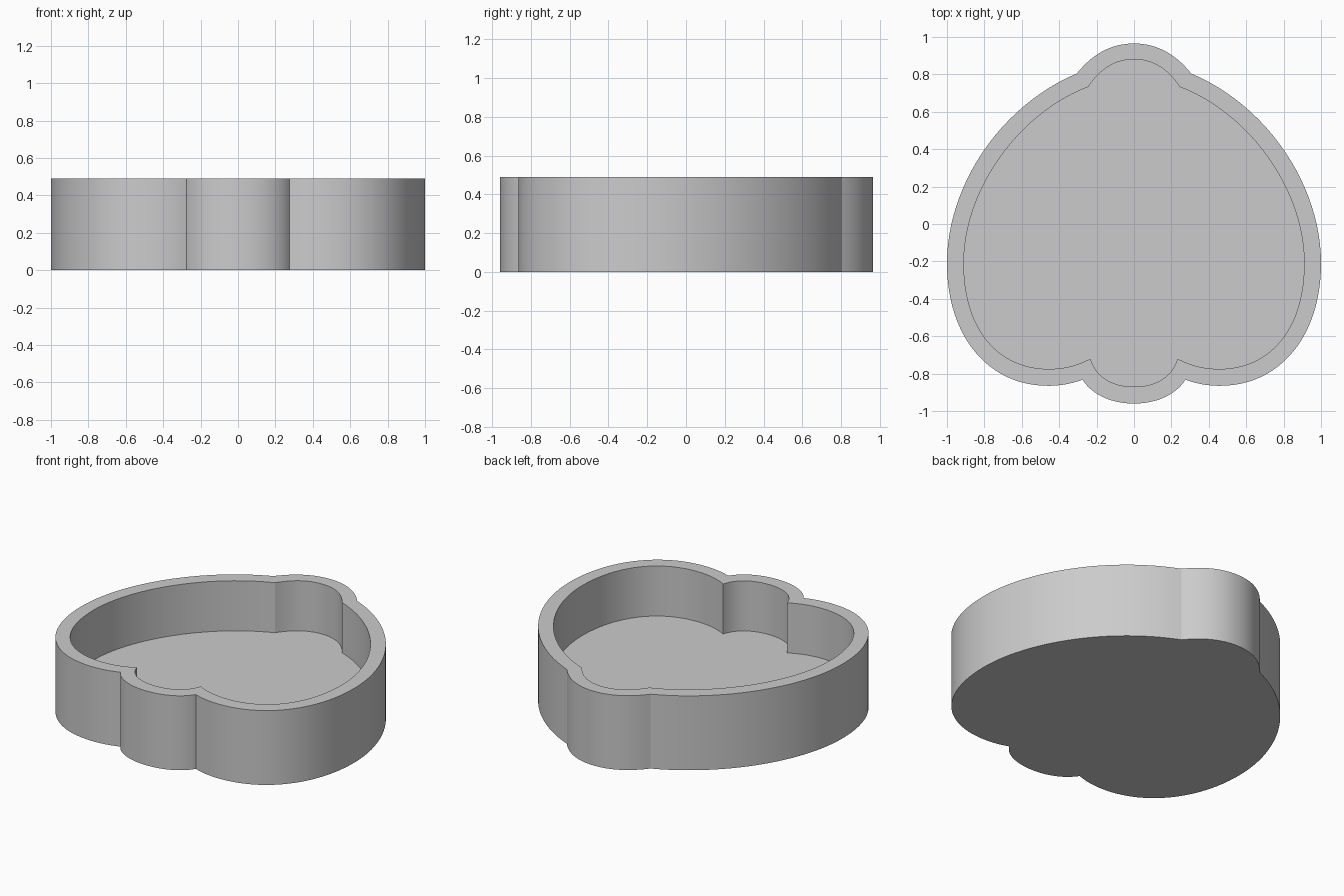
import bpy, bmesh, math
from mathutils import Vector
from mathutils.geometry import interpolate_bezier

cube = bpy.data.objects.get("Cube")
if cube:
    bpy.data.objects.remove(cube, do_unlink=True)

HEIGHT, FLOOR, STEPS = 0.49, 0.16, 24

# Right half outlines from back to front: knot, two handles, knot, ...
OUTER = [(0, .965), (.13, .965), (.23, .90), (.305, .805),
         (.72, .63), (1, .2), (1, -.21),
         (1, -.6), (.78, -.865), (.46, -.865),
         (.39, -.865), (.33, -.853), (.275, -.832),
         (.22, -.92), (.11, -.96), (0, -.96)]
INNER = [(0, .88), (.1, .88), (.18, .83), (.245, .733),
         (.62, .59), (.91, .18), (.91, -.21),
         (.91, -.56), (.73, -.775), (.455, -.775),
         (.37, -.775), (.30, -.755), (.233, -.72),
         (.2, -.83), (.1, -.87), (0, -.87)]


def outline(points):
    """Closed mirrored outline sampled from a chain of curves."""
    half = []
    for i in range(0, len(points) - 1, 3):
        a, h1, h2, b = (Vector((*p, 0)) for p in points[i:i + 4])
        half += interpolate_bezier(a, h1, h2, b, STEPS + 1)[:-1]
    half.append(Vector((*points[-1], 0)))
    mirrored = [Vector((-p.x, p.y, 0)) for p in reversed(half[1:-1])]
    return half + mirrored


# Dish: outer wall, flat rim, inner wall, floor and underside
bm = bmesh.new()
outer, inner = outline(OUTER), outline(INNER)
loops = [[bm.verts.new((p.x, p.y, z)) for p in ring]
         for ring, z in ((outer, 0), (outer, HEIGHT), (inner, HEIGHT), (inner, FLOOR))]
n = len(outer)
for low, high in zip(loops, loops[1:]):
    for i in range(n):
        j = (i + 1) % n
        bm.faces.new((low[i], low[j], high[j], high[i]))
bm.faces.new(loops[0])
bm.faces.new(loops[-1])
bmesh.ops.recalc_face_normals(bm, faces=bm.faces)

mesh = bpy.data.meshes.new("dish")
bm.to_mesh(mesh)
bm.free()
dish = bpy.data.objects.new("dish", mesh)
bpy.context.collection.objects.link(dish)

# Plain grey material
grey = bpy.data.materials.new("plain grey")
grey.use_nodes = True
colour = (0.6, 0.6, 0.6, 1)
grey.diffuse_color = colour
grey.node_tree.nodes["Principled BSDF"].inputs["Base Color"].default_value = colour
mesh.materials.append(grey)

# Smooth curved walls with crisp rims and notches
bpy.context.view_layer.objects.active = dish
dish.select_set(True)
bpy.ops.object.shade_smooth_by_angle(angle=math.radians(20))
